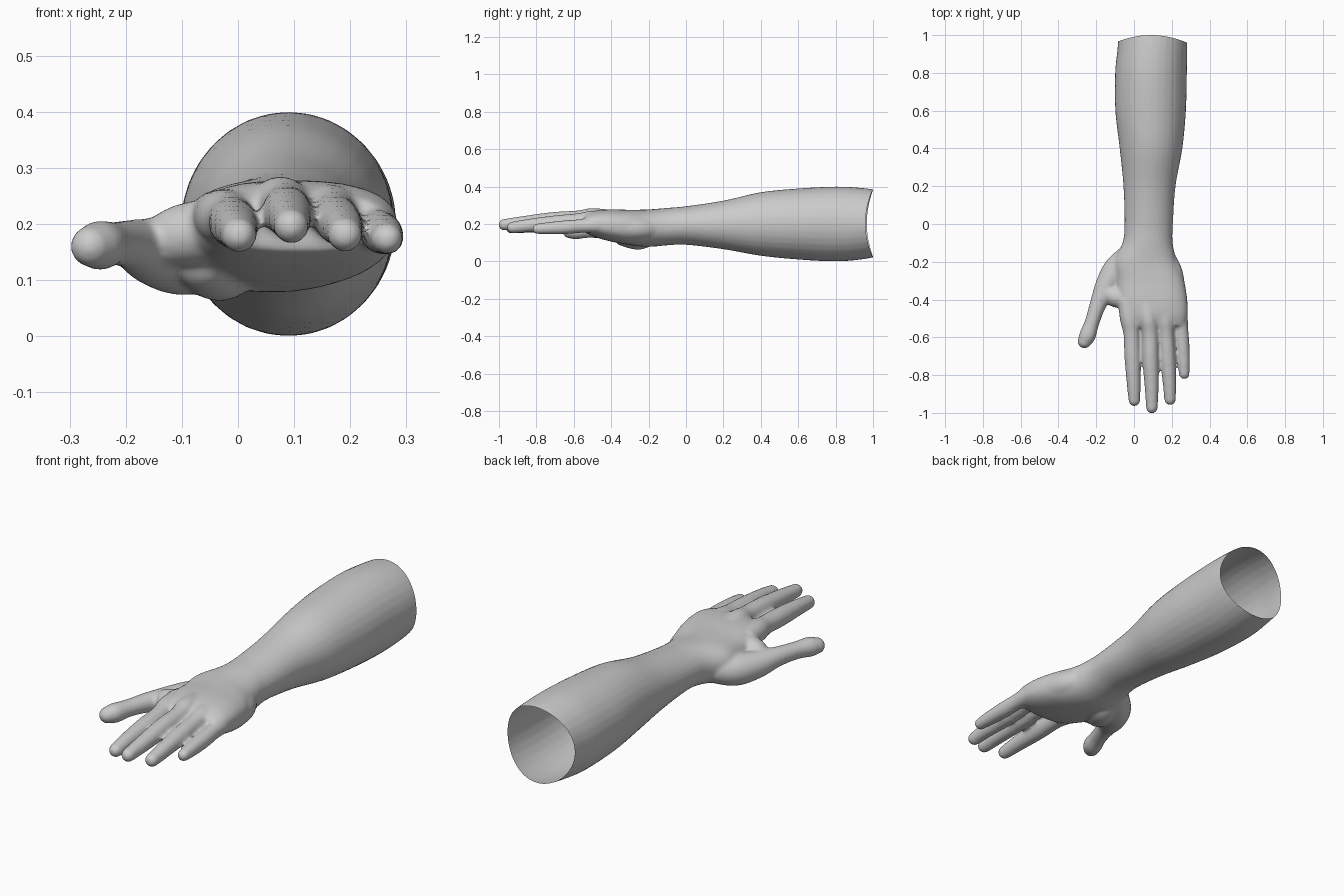
import bpy, bmesh, math
from mathutils import Vector

cube = bpy.data.objects.get("Cube")
if cube:
    bpy.data.objects.remove(cube, do_unlink=True)

SIDES = 32


def clamp(v):
    return max(0.0, min(1.0, v))


def spline(points, steps=6):
    """Smooth curve through tuples of any length."""
    pts = [Vector(p) for p in points]
    pts = [pts[0]] + pts + [pts[-1]]
    out = []
    for a, b, c, d in zip(pts, pts[1:], pts[2:], pts[3:]):
        for i in range(steps):
            t = i / steps
            out.append(0.5 * (2 * b + (c - a) * t + (2 * a - 5 * b + 4 * c - d) * t ** 2
                              + (3 * b - a - 3 * c + d) * t ** 3))
    return out + [pts[-1]]


def loft(bm, rings):
    """Skin a closed tube over rings of points."""
    loops = [[bm.verts.new(p) for p in ring] for ring in rings]
    for a, b in zip(loops, loops[1:]):
        for i in range(SIDES):
            j = (i + 1) % SIDES
            bm.faces.new((a[i], a[j], b[j], b[i]))
    bm.faces.new(loops[0])
    bm.faces.new(loops[-1])


def power(v, e):
    return math.copysign(abs(v) ** (2 / e), v)


def limb(bm, sections):
    """Tube along y from (y, centre x, centre z, half width, half height)."""
    rings = []
    for y, cx, cz, rx, rz in spline(sections):
        e = 2 + 0.5 * clamp(-y / 0.4)  # palm is squarer than the forearm
        ring = []
        for i in range(SIDES):
            a = math.tau * i / SIDES
            ring.append((cx + rx * power(math.cos(a), e), y,
                         cz + rz * power(math.sin(a), e)))
        rings.append(ring)
    loft(bm, rings)


def digit(bm, points):
    """Round-ended tube through (x, y, z, radius)."""
    path = [(Vector(p[:3]), p[3]) for p in spline(points)]
    tangents = [(path[min(i + 1, len(path) - 1)][0] - path[max(i - 1, 0)][0]).normalized()
                for i in range(len(path))]
    discs = [(c, t, r) for (c, r), t in zip(path, tangents)]
    tip, t, r = discs[-1]
    for k in range(1, 8):
        a = math.pi / 2 * k / 8
        discs.append((tip + t * r * math.sin(a), t, r * math.cos(a)))
    rings = []
    for c, t, r in discs:
        side = t.cross(Vector((0, 0, 1))).normalized()
        up = side.cross(t)
        rings.append([c + r * (side * math.cos(math.tau * i / SIDES)
                               + up * math.sin(math.tau * i / SIDES))
                      for i in range(SIDES)])
    loft(bm, rings)


bm = bmesh.new()

# Forearm, wrist and palm
limb(bm, [
    (1.06, .1, .205, .18, .17),
    (.95, .097, .202, .185, .19),
    (.8, .09, .2, .19, .2),
    (.6, .088, .2, .187, .19),
    (.4, .09, .2, .166, .17),
    (.2, .082, .195, .138, .13),
    (.0, .078, .192, .128, .103),
    (-.1, .072, .186, .133, .1),
    (-.2, .06, .178, .168, .1),
    (-.3, .085, .182, .18, .094),
    (-.4, .097, .192, .185, .086),
    (-.48, .107, .2, .176, .072),
    (-.54, .112, .203, .158, .05),
])

# Thumb, then the web joining it to the palm
digit(bm, [(-.02, -.16, .16, .06), (-.09, -.24, .145, .072), (-.145, -.33, .15, .062),
           (-.188, -.42, .163, .045), (-.222, -.52, .165, .039),
           (-.246, -.59, .162, .044), (-.262, -.622, .16, .037)])
digit(bm, [(-.14, -.36, .165, .045), (-.1, -.385, .18, .055), (-.03, -.39, .19, .06)])

# Thumb-side and little-finger-side pads of the palm
digit(bm, [(.0, -.16, .15, .05), (-.03, -.25, .133, .07), (-.06, -.33, .14, .06)])
digit(bm, [(.15, -.14, .175, .045), (.195, -.25, .175, .06), (.215, -.36, .18, .058)])

# Index, middle, ring and little fingers
digit(bm, [(-.04, -.4, .215, .045), (-.025, -.5, .212, .05), (-.013, -.58, .208, .043),
           (-.008, -.7, .2, .043), (-.002, -.84, .19, .037), (.002, -.934, .18, .031)])
digit(bm, [(.062, -.4, .23, .045), (.076, -.5, .235, .05), (.085, -.58, .23, .042),
           (.088, -.71, .221, .043), (.093, -.86, .207, .037), (.095, -.972, .196, .031)])
digit(bm, [(.15, -.4, .222, .045), (.164, -.5, .223, .048), (.171, -.58, .217, .04),
           (.178, -.7, .205, .041), (.187, -.83, .193, .036), (.191, -.928, .181, .031)])
digit(bm, [(.224, -.36, .195, .045), (.24, -.46, .194, .044), (.25, -.55, .19, .037),
           (.257, -.64, .183, .037), (.263, -.73, .178, .033), (.266, -.794, .174, .028)])

bmesh.ops.recalc_face_normals(bm, faces=bm.faces)
mesh = bpy.data.meshes.new("arm_and_hand")
bm.to_mesh(mesh)
bm.free()
arm = bpy.data.objects.new("arm_and_hand", mesh)
bpy.context.collection.objects.link(arm)

# Fuse the parts into one skin and soften the joins
fuse = arm.modifiers.new("fuse", 'REMESH')
fuse.mode = 'VOXEL'
fuse.voxel_size = 0.008
soften = arm.modifiers.new("soften", 'SMOOTH')
soften.factor = 0.5
soften.iterations = 8
skin = bpy.data.meshes.new_from_object(
    arm.evaluated_get(bpy.context.evaluated_depsgraph_get()))
arm.modifiers.clear()
arm.data = skin

# Open the elbow end and give its rim a gentle curve
bm = bmesh.new()
bm.from_mesh(skin)
bmesh.ops.bisect_plane(bm, geom=bm.verts[:] + bm.edges[:] + bm.faces[:],
                       plane_co=(0, 1, 0), plane_no=(0, 1, 0), clear_outer=True)
for v in bm.verts:
    v.co.y -= 0.04 * clamp((v.co.y - 0.8) / 0.2) * ((v.co.x - 0.09) / 0.19) ** 2
for f in bm.faces:
    f.smooth = True
bm.to_mesh(skin)
bm.free()

# Single plain grey
grey = bpy.data.materials.new("plain_grey")
grey.use_nodes = True
colour = (0.6, 0.6, 0.6, 1)
grey.diffuse_color = colour
grey.node_tree.nodes["Principled BSDF"].inputs["Base Color"].default_value = colour
skin.materials.clear()
skin.materials.append(grey)
